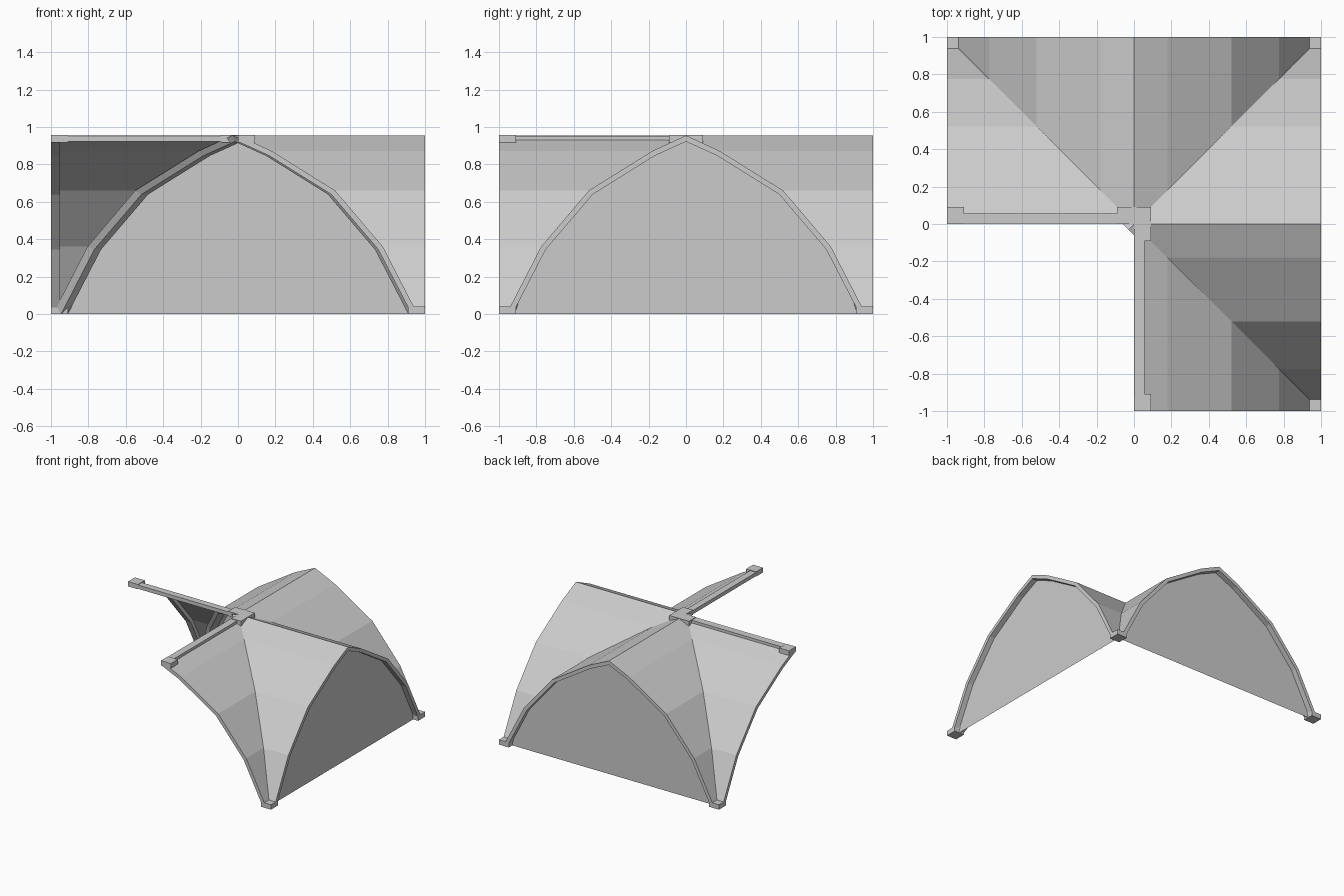
import bpy, bmesh
from mathutils import Vector

if "Cube" in bpy.data.objects:
    bpy.data.objects.remove(bpy.data.objects["Cube"])

# Half arch profile (distance from centre, height): roof line and rib underside
ROOF = [(0, .955), (.18, .872), (.52, .66), (.775, .36), (.96, 0)]
SOFFIT = [(0, .922), (.168, .846), (.498, .64), (.75, .345), (.928, 0)]
QUARTERS = [(1, 1), (-1, 1), (1, -1)]  # front left quarter is cut away


def make(name, bm, recalc=True):
    if recalc:
        bmesh.ops.recalc_face_normals(bm, faces=bm.faces)
    me = bpy.data.meshes.new(name)
    bm.to_mesh(me)
    bm.free()
    ob = bpy.data.objects.new(name, me)
    bpy.context.collection.objects.link(ob)
    return ob


def box(name, x0, x1, y0, y1, z0, z1):
    bm = bmesh.new()
    bmesh.ops.create_cube(bm, size=1)
    for v in bm.verts:
        v.co = ((x0 + x1) / 2 + v.co.x * (x1 - x0),
                (y0 + y1) / 2 + v.co.y * (y1 - y0),
                (z0 + z1) / 2 + v.co.z * (z1 - z0))
    return make(name, bm)


def both(profile):
    return [(-u, z) for u, z in reversed(profile)] + profile[1:]


def rib(name, outer, inner, s0, s1, place, taper=0.0):
    # Sweep a four-sided section along the arch
    bm = bmesh.new()
    rings = []
    for (u, z), (ui, zi) in zip(outer, inner):
        pts = [(u, s0, z), (u, s1, z), (ui, s1 - taper, zi), (ui, s0 + taper, zi)]
        rings.append([bm.verts.new(place(*p)) for p in pts])
    for a, b in zip(rings, rings[1:]):
        for i in range(4):
            j = (i + 1) % 4
            bm.faces.new((a[i], a[j], b[j], b[i]))
    bm.faces.new(rings[0])
    bm.faces.new(rings[-1])
    make(name, bm)


def along_x(u, s, z):
    return (u, s, z)


def along_y(u, s, z):
    return (s, u, z)


# Vault webs: two cells per remaining quarter, meeting on the diagonal
bm = bmesh.new()
for sx, sy in QUARTERS:
    for swap in (False, True):
        for (u0, z0), (u1, z1) in zip(ROOF, ROOF[1:]):
            pts = [(1, u0, z0), (u0, u0, z0), (u1, u1, z1), (1, u1, z1)]
            if u0 == 0:
                pts[1] = (0, 0, z0)
            if swap:
                pts = [(b, a, z) for a, b, z in pts]
            bm.faces.new([bm.verts.new((a * sx, b * sy, z)) for a, b, z in pts])
bmesh.ops.remove_doubles(bm, verts=bm.verts, dist=.0005)
bm.normal_update()
for f in bm.faces:
    if f.normal.z < 0:
        f.normal_flip()
make("vault_webs", bm, recalc=False)

# Edge ribs on the four outer sides
rib("back_edge_rib", both(ROOF), both(SOFFIT), .952, 1, along_x)
rib("right_edge_rib", both(ROOF), both(SOFFIT), .952, 1, along_y)
rib("front_edge_rib", ROOF, SOFFIT, -1, -.952, along_x)
rib("left_edge_rib", ROOF, SOFFIT, -1, -.952, along_y)

# Diagonal ribs under the groins
for sx, sy in QUARTERS:
    def diagonal(u, s, z, sx=sx, sy=sy):
        return (sx * u + sy * s, sy * u - sx * s, z)
    rib("diagonal_rib", ROOF, SOFFIT, -.03, .03, diagonal, .012)

# Flat walls closing the back and right arches
for name, place in (("back_wall", along_x), ("right_wall", along_y)):
    bm = bmesh.new()
    bm.faces.new([bm.verts.new(place(u, .955, z)) for u, z in both(SOFFIT)])
    make(name, bm)

# Ridge half-beams on the two cut edges, with end blocks
box("left_ridge_beam", -1, 0, 0, .055, .922, .952)
box("front_ridge_beam", 0, .055, -1, 0, .922, .952)
box("left_ridge_block", -1, -.91, 0, .09, .918, .957)
box("front_ridge_block", 0, .09, -1, -.91, .918, .957)

# Centre boss and corner base blocks
for sx, sy in QUARTERS:
    x, y = sorted((0, .09 * sx)), sorted((0, .09 * sy))
    box("centre_boss", *x, *y, .918, .957)
    x, y = sorted((sx, .91 * sx)), sorted((sy, .91 * sy))
    box("base_block", *x, *y, 0, .04)
